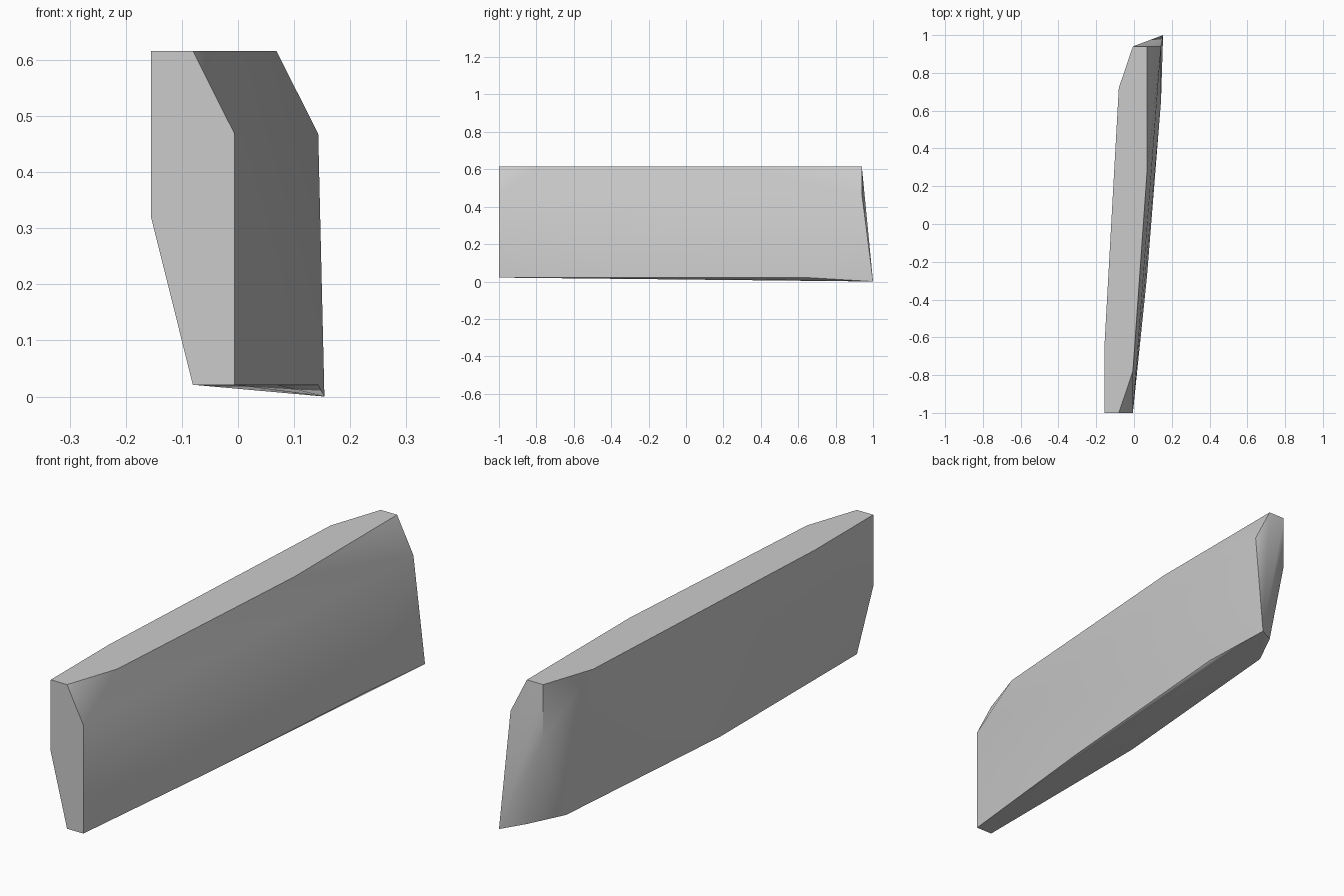
import bpy, bmesh, math

cube = bpy.data.objects.get("Cube")
if cube:
    bpy.data.objects.remove(cube, do_unlink=True)

# Plain grey finish
grey = bpy.data.materials.new("light_grey")
grey.use_nodes = True
colour = (0.6, 0.6, 0.6, 1)
grey.diffuse_color = colour
grey.node_tree.nodes["Principled BSDF"].inputs["Base Color"].default_value = colour

# Evenly spaced widths and the four heights at which corners occur
A, B, C, D, E = (-0.155 + 0.0745 * i for i in range(5))
LOW, MID, HIGH, TOP = 0.021, 0.32, 0.468, 0.616
BACK = 0.94

# Outline of the flat top and of the underside, as (x, y)
top_outline = [(A, -1), (B, -1), (C, -0.78), (D, 0.27),
               (D, BACK), (C, BACK), (B, 0.72), (A, -0.62)]
base_outline = [(B, -1), (C, -1), (D, -0.28), (E, 0.65),
                (D, BACK), (C, 0.79), (B, -0.11)]
# Chamfer corners on the two ends, and the pointed back foot
side_corners = [(A, -1, MID), (C, -1, HIGH), (E, BACK, HIGH), (C, BACK, 0.39)]
foot = (0.154, 1, 0)

corners = [(x, y, TOP) for x, y in top_outline]
corners += [(x, y, LOW) for x, y in base_outline]
corners += side_corners + [foot]

# Faceted slab wrapped around the corners
bm = bmesh.new()
for co in corners:
    bm.verts.new(co)
bmesh.ops.convex_hull(bm, input=bm.verts[:])
bmesh.ops.dissolve_limit(bm, angle_limit=math.radians(0.5),
                         verts=bm.verts[:], edges=bm.edges[:])
bmesh.ops.recalc_face_normals(bm, faces=bm.faces[:])
mesh = bpy.data.meshes.new("slab")
bm.to_mesh(mesh)
bm.free()
mesh.materials.append(grey)
slab = bpy.data.objects.new("slab", mesh)
bpy.context.collection.objects.link(slab)

# Soft chamfers, crisp rims
bpy.ops.object.select_all(action="DESELECT")
slab.select_set(True)
bpy.context.view_layer.objects.active = slab
bpy.ops.object.shade_smooth_by_angle(angle=math.radians(30))
